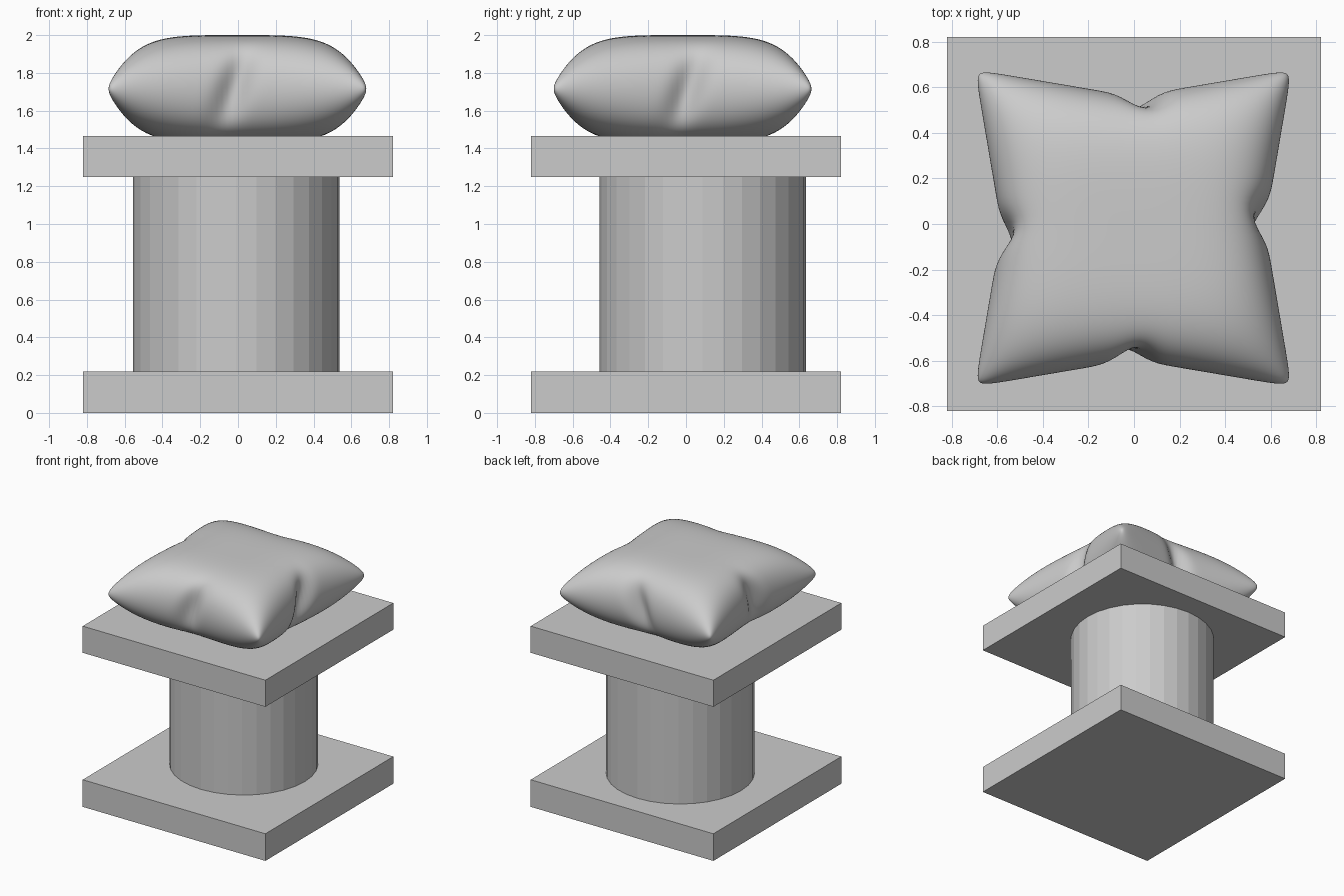
import bpy
import bmesh
import math

cube = bpy.data.objects.get("Cube")
if cube:
    bpy.data.objects.remove(cube, do_unlink=True)

# One plain stone grey for everything
GREY = (0.6, 0.6, 0.6, 1.0)
grey = bpy.data.materials.new("stone_grey")
grey.use_nodes = True
grey.diffuse_color = GREY
grey.node_tree.nodes["Principled BSDF"].inputs["Base Color"].default_value = GREY


def add_slab(name, bottom, top, half=0.82):
    bpy.ops.mesh.primitive_cube_add(size=1, location=(0, 0, (bottom + top) / 2))
    slab = bpy.context.object
    slab.name = name
    slab.scale = (half * 2, half * 2, top - bottom)
    slab.data.materials.append(grey)


# Pedestal: two square slabs with a faceted column between them
add_slab("base_slab", 0, 0.22)
add_slab("top_slab", 1.25, 1.466)
bpy.ops.mesh.primitive_cylinder_add(vertices=32, radius=0.547, depth=1.03,
                                    location=(-0.01, 0.088, 0.735))
column = bpy.context.object
column.name = "column"
column.data.materials.append(grey)

# Cushion: two puffed sheets welded at the seam, pinched at the side middles
HALF, PUFF = 0.695, 0.285
PINCH = {"right": 0.04, "left": -0.07, "front": -0.03, "back": 0.04}


def pull_in(across, along, height, low, high):
    """Factor that draws a side inwards, with a slanted crease at its middle."""
    middle = (high if across > 0 else low) + 0.13 * height
    t = along - middle
    sag = 0.17 * (1 - min(1, math.sqrt(along * along + 0.002)))
    crease = 0.085 * math.exp(-(t / 0.11) ** 2) * abs(across) ** 6
    return 1 - (sag * across ** 2 + crease)


def cushion_point(a, b, side):
    u, v = math.sin(a * math.pi / 2), math.sin(b * math.pi / 2)
    height = side * math.sqrt(max(0, (1 - abs(u) ** 3.8) * (1 - abs(v) ** 3.8)))
    x = u * pull_in(u, v, height, PINCH["left"], PINCH["right"])
    y = v * pull_in(v, u, height, PINCH["front"], PINCH["back"])
    # Round off the four tips
    tip = 1 - 0.03 * abs(u * v) ** 20
    return HALF * x * tip, HALF * y * tip, PUFF * height


bm = bmesh.new()
for side in (1, -1):
    sheet = bmesh.ops.create_grid(bm, x_segments=80, y_segments=80, size=1)["verts"]
    for vert in sheet:
        vert.co = cushion_point(vert.co.x, vert.co.y, side)
bmesh.ops.remove_doubles(bm, verts=bm.verts, dist=0.0002)
bmesh.ops.recalc_face_normals(bm, faces=bm.faces)
for face in bm.faces:
    face.smooth = True
mesh = bpy.data.meshes.new("cushion")
bm.to_mesh(mesh)
bm.free()
mesh.materials.append(grey)
cushion = bpy.data.objects.new("cushion", mesh)
cushion.location = (-0.003, -0.018, 1.715)
bpy.context.collection.objects.link(cushion)
